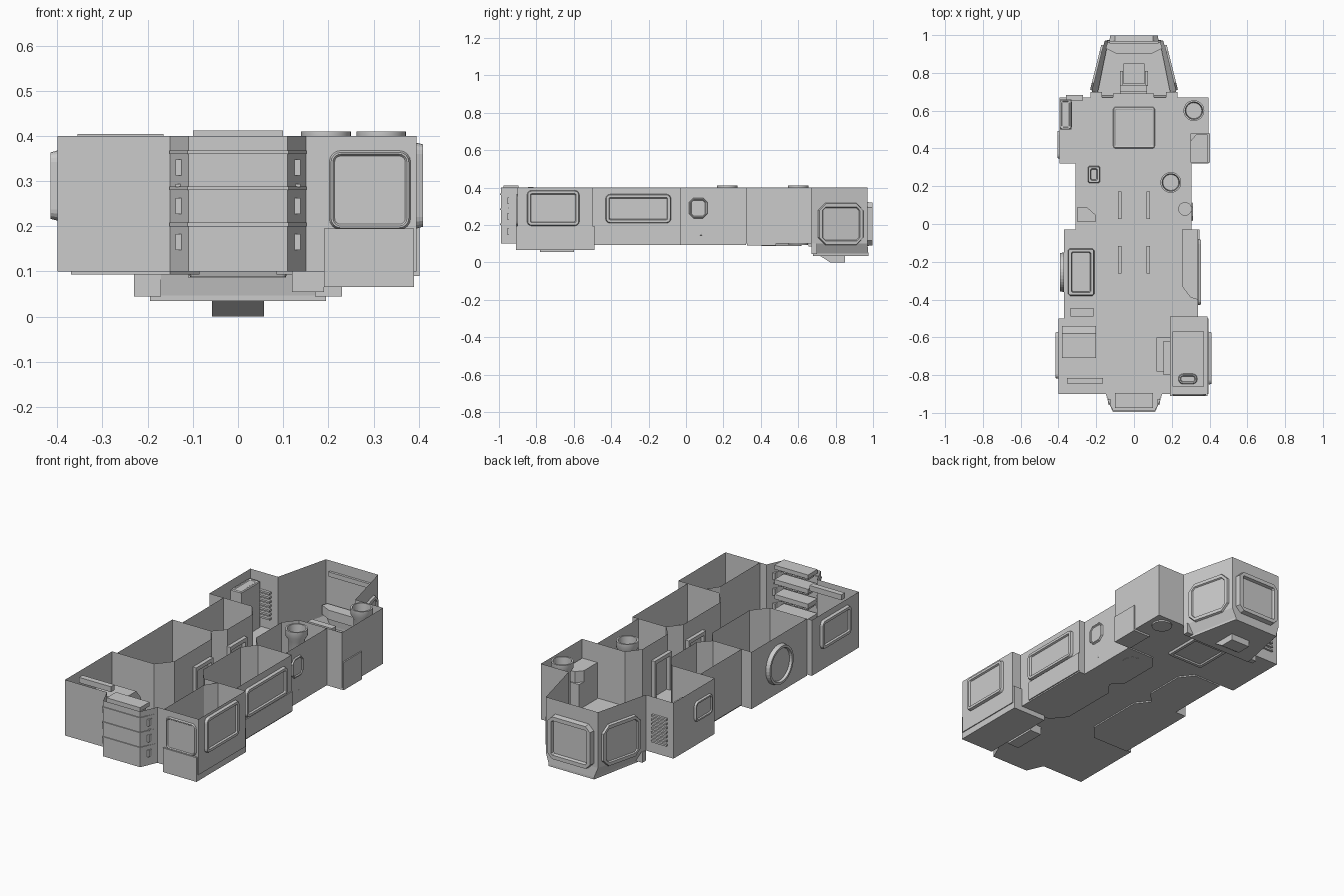
import bpy, bmesh, math
from mathutils import Vector


def finish(name, bm, normals=True):
    if normals:
        bmesh.ops.recalc_face_normals(bm, faces=bm.faces)
    me = bpy.data.meshes.new(name)
    bm.to_mesh(me)
    bm.free()
    ob = bpy.data.objects.new(name, me)
    bpy.context.collection.objects.link(ob)
    return ob


def loft(name, loops, caps=(True, True)):
    """Skin a stack of equal-length closed loops."""
    bm = bmesh.new()
    rings = [[bm.verts.new(p) for p in lp] for lp in loops]
    n = len(rings[0])
    for a, b in zip(rings, rings[1:]):
        for i in range(n):
            j = (i + 1) % n
            bm.faces.new((a[i], a[j], b[j], b[i]))
    if caps[0]:
        bm.faces.new(rings[0][::-1])
    if caps[1]:
        bm.faces.new(rings[-1])
    return finish(name, bm)


def prism(name, pts, z0, z1):
    return loft(name, [[(x, y, z) for x, y in pts] for z in (z0, z1)])


def box(name, x0, x1, y0, y1, z0, z1):
    return prism(name, [(x0, y0), (x1, y0), (x1, y1), (x0, y1)], z0, z1)


def wall(name, pts, z0=0.1, z1=0.4, closed=False):
    """Thin sheet wall following a plan path."""
    bm = bmesh.new()
    lo = [bm.verts.new((x, y, z0)) for x, y in pts]
    hi = [bm.verts.new((x, y, z1)) for x, y in pts]
    n = len(pts)
    for i in range(n if closed else n - 1):
        j = (i + 1) % n
        bm.faces.new((lo[i], lo[j], hi[j], hi[i]))
    return finish(name, bm)


def rounded(w, h, c, seg):
    out = []
    for k, (sx, sy) in enumerate(((1, 1), (-1, 1), (-1, -1), (1, -1))):
        for s in range(seg + 1):
            a = math.pi / 2 * (k + s / seg)
            out.append((sx * (w / 2 - c) + c * math.cos(a), sy * (h / 2 - c) + c * math.sin(a)))
    return out


def frame(name, centre, normal, w, h, depth=0.015, border=0.018, c=0.025, seg=4):
    """Raised window or hatch frame with a recessed panel, lying on a wall."""
    n = Vector(normal).normalized()
    u = Vector((1, 0, 0)) if abs(n.z) > 0.9 else Vector((0, 0, 1)).cross(n)
    v = n.cross(u)
    loops = []
    for inset, d in ((0, 0), (0.004, depth), (border, depth), (border + 0.004, depth * 0.4)):
        prof = rounded(w - 2 * inset, h - 2 * inset, max(c - inset, 0.006), seg)
        loops.append([Vector(centre) + u * a + v * b + n * d for a, b in prof])
    return loft(name, loops, (False, True))


def lathe(name, x, y, prof, n=24, caps=(True, False)):
    return loft(name, [[(x + r * math.cos(2 * math.pi * i / n), y + r * math.sin(2 * math.pi * i / n), z)
                        for i in range(n)] for r, z in prof], caps)


# hull outline: outer walls and deck
outline = [(-0.11, -0.99), (0.11, -0.99), (0.15, -0.9), (0.395, -0.9), (0.395, -0.5), (0.34, -0.5),
           (0.34, -0.03), (0.305, -0.03), (0.305, 0.32), (0.395, 0.32), (0.395, 0.67), (0.23, 0.67),
           (0.155, 0.97), (-0.155, 0.97), (-0.23, 0.67), (-0.395, 0.67), (-0.395, 0.32), (-0.31, 0.32),
           (-0.31, -0.03), (-0.37, -0.03), (-0.37, -0.5), (-0.4, -0.5), (-0.4, -0.9), (-0.15, -0.9)]
wall("outer_walls", outline, closed=True)
deck = outline[:12] + outline[14:]
prism("deck", deck, 0.1, 0.106)

# partitions of the cabins beside the corridor, with slanted corners
for s, side in ((-1, "left"), (1, "right")):
    xo = 0.37 if s < 0 else 0.34
    fwd = [(xo, -0.5), (0.15, -0.5), (0.085, -0.42), (0.085, -0.1), (0.14, -0.03), (xo, -0.03)]
    aft = [(0.305, -0.03), (0.14, -0.03), (0.085, 0.03), (0.085, 0.25), (0.14, 0.32), (0.395, 0.32)]
    for nm, path in (("forward", fwd), ("middle", aft)):
        pts = [(s * x, y) for x, y in path]
        wall(f"{side}_{nm}_partition", pts)
        slab = pts if nm == "forward" else pts[:-1] + [(s * 0.305, 0.32)]
        prism(f"{side}_{nm}_underfloor", slab, 0.093, 0.1)
    # door frames along the corridor
    for y in (-0.19, 0.1):
        for d in (-0.065, 0.065):
            box(f"{side}_door_jamb", s * 0.075 - 0.01, s * 0.075 + 0.01, y + d - 0.008, y + d + 0.008, 0.1, 0.3)
        box(f"{side}_door_lintel", s * 0.075 - 0.01, s * 0.075 + 0.01, y - 0.073, y + 0.073, 0.29, 0.31)
wall("right_front_cabin_wall", [(0.19, -0.9), (0.19, -0.56), (0.23, -0.5), (0.395, -0.5)])

# cockpit: lower hull, belly box, steps, seat and console
top = [(-0.23, 0.67), (0.23, 0.67), (0.155, 0.97), (-0.155, 0.97)]
mid = [(-0.195, 0.68), (0.195, 0.68), (0.135, 0.975), (-0.135, 0.975)]
loft("cockpit_lower_hull", [[(x, y, 0.035) for x, y in mid], [(x, y, 0.047) for x, y in mid],
                            [(x, y, 0.1) for x, y in top]], (True, False))
loft("belly_box", [[(x, y, z) for x, y in ((-0.057, y0), (0.057, y0), (0.057, 0.85), (-0.057, 0.85))]
                   for y0, z in ((0.77, 0), (0.715, 0.036))])
box("cockpit_step_upper", -0.11, 0.105, 0.655, 0.69, 0.085, 0.1)
box("cockpit_step_lower", -0.075, 0.07, 0.69, 0.72, 0.035, 0.085)
box("pilot_seat_base", -0.055, 0.055, 0.74, 0.85, 0.04, 0.1)
box("pilot_seat_back", -0.075, 0.07, 0.7, 0.735, 0.04, 0.19)
for s in (-1, 1):
    box("pilot_seat_arm", s * 0.065 - 0.008, s * 0.065 + 0.008, 0.73, 0.81, 0.09, 0.13)
prism("cockpit_console", [(-0.15, 0.93), (-0.09, 0.9), (0.09, 0.9), (0.15, 0.93), (0.14, 0.96), (-0.14, 0.96)], 0.12, 0.17)
box("cockpit_top_rail", -0.13, 0.13, 0.955, 0.968, 0.32, 0.345)

# cockpit windows with chamfered corners
frame("rear_window", (0, 0.97, 0.205), (0, 1, 0), 0.26, 0.235, 0.028, 0.025, 0.03, 1)
for s in (-1, 1):
    frame("cockpit_side_window", (s * 0.191, 0.827, 0.205), (s, 0.25, 0), 0.25, 0.225, 0.012, 0.022, 0.04, 1)
    box("cockpit_sill", s * 0.2 - 0.03, s * 0.2 + 0.03, 0.67, 0.7, 0.045, 0.1)

# cabin windows
frame("right_front_side_window", (0.395, -0.71, 0.29), (1, 0, 0), 0.28, 0.19, 0.015)
frame("right_front_window", (0.292, -0.9, 0.28), (0, -1, 0), 0.18, 0.175, 0.008, 0.008)
frame("left_front_side_window", (-0.4, -0.695, 0.29), (-1, 0, 0), 0.25, 0.155, 0.015)
frame("right_middle_window", (0.34, -0.255, 0.287), (1, 0, 0), 0.35, 0.155, 0.015)
frame("left_round_hatch", (-0.37, -0.255, 0.25), (-1, 0, 0), 0.21, 0.21, 0.022, 0.016, 0.1049, 9)
frame("right_small_hatch", (0.305, 0.065, 0.29), (1, 0, 0), 0.1, 0.11, 0.008, 0.01, 0.025, 1)
frame("left_rear_hatch", (-0.395, 0.42, 0.28), (-1, 0, 0), 0.15, 0.11, 0.01, 0.012)
frame("floor_hatch", (0, 0.51, 0.1), (0, 0, -1), 0.22, 0.22, 0.012, 0.02, 0.012, 2)
frame("floor_hatch_inside", (0, 0.51, 0.106), (0, 0, 1), 0.22, 0.22, 0.004, 0.01, 0.012, 2)

# front right cabin lower block and bunk
box("right_front_block", 0.19, 0.39, -0.91, -0.49, 0.065, 0.195)
box("bunk_mattress", 0.205, 0.37, -0.86, -0.57, 0.195, 0.21)
frame("bunk_pillow", (0.285, -0.82, 0.21), (0, 0, 1), 0.1, 0.055, 0.012, 0.01)
box("right_front_underbox", 0.12, 0.19, -0.78, -0.6, 0.055, 0.13)
box("right_front_step", 0.155, 0.19, -0.8, -0.62, 0.1, 0.15)
box("right_middle_skirt", 0.335, 0.346, -0.43, -0.03, 0.1, 0.205)

# nose rack: shelves, outer ribs and hinge knobs
for i in range(4):
    z = 0.165 + i * 0.08
    if i < 3:
        prism("rack_rib", [(-0.112, -0.995), (0.112, -0.995), (0.152, -0.905), (0.11, -0.985),
                           (-0.11, -0.985), (-0.152, -0.905)], z + 0.035, z + 0.043)
    box("rack_shelf", -0.1, 0.1, -0.975, -0.895, z - 0.015, min(z + 0.01, 0.412))
    for k in range(6):
        box("rack_canister", -0.09 + k * 0.032, -0.07 + k * 0.032, -0.96, -0.91, z - 0.03, z - 0.015)
for s in (-1, 1):
    for z in (0.165, 0.245, 0.33):
        box("hinge_knob", s * 0.13 - 0.008, s * 0.13 + 0.008, -0.955, -0.93, z - 0.018, z + 0.018)
    box("hinge_latch", s * 0.13 - 0.008, s * 0.13 + 0.008, -0.95, -0.935, 0.287, 0.293)

# front left room furniture
loft("left_front_console", [[(x, y, z) for x, y in ((-0.38, -0.71), (-0.2, -0.71), (-0.2, y1), (-0.38, y1))]
                            for y1, z in ((-0.54, 0.1), (-0.54, 0.22), (-0.58, 0.27))])
box("left_front_rail", -0.355, -0.165, -0.845, -0.815, 0.375, 0.404)

# left middle cabin: bed and step
frame("left_bed", (-0.28, -0.255, 0.106), (0, 0, 1), 0.14, 0.25, 0.05, 0.018, 0.01, 1)
box("left_bed_step", -0.335, -0.215, -0.49, -0.445, 0.1, 0.13)
# right middle cabin: angled bench
prism("right_bench", [(0.255, -0.03), (0.338, -0.03), (0.338, -0.4), (0.3, -0.39), (0.255, -0.33)], 0.1, 0.17)

# small fittings in the central cabins
frame("left_stool", (-0.212, 0.262, 0.106), (0, 0, 1), 0.065, 0.09, 0.04, 0.014, 0.008, 1)
prism("left_basin_cabinet", [(-0.3, 0.01), (-0.205, 0.01), (-0.205, 0.05), (-0.25, 0.09), (-0.3, 0.09)], 0.1, 0.18)
lathe("right_round_seat", 0.27, 0.08, [(0.025, 0.1), (0.025, 0.14), (0.036, 0.145), (0.036, 0.16)], 20, (True, True))

# rear lockers
frame("left_rear_locker_top", (-0.362, 0.58, 0.35), (0, 0, 1), 0.065, 0.16, 0.005, 0.01, 0.015)
box("left_rear_locker", -0.394, -0.33, 0.5, 0.66, 0.1, 0.35)
prism("right_rear_locker", [(0.3, 0.325), (0.39, 0.325), (0.39, 0.475), (0.33, 0.475), (0.3, 0.44)], 0.1, 0.3)
box("right_rear_block", 0.3, 0.402, 0.325, 0.48, 0.09, 0.24)

# louvred vent on the rear left wall
for i in range(7):
    box("vent_slat", -0.36, -0.27, 0.655, 0.682, 0.16 + i * 0.023, 0.17 + i * 0.023)

# vertical tubes running from deck to roof line
for x, y in ((0.195, 0.22), (0.317, 0.6)):
    tube = lathe("vertical_tube", x, y, [(0.052, 0.092), (0.052, 0.1), (0.04, 0.12), (0.04, 0.35), (0.055, 0.375),
                                         (0.055, 0.41), (0.046, 0.41), (0.042, 0.36)], 28, (True, True))
    for p in tube.data.polygons:
        p.use_smooth = len(p.vertices) == 4
    bpy.context.view_layer.objects.active = tube
    tube.select_set(True)
    bpy.ops.object.shade_smooth_by_angle(angle=math.radians(35))
    tube.select_set(False)
